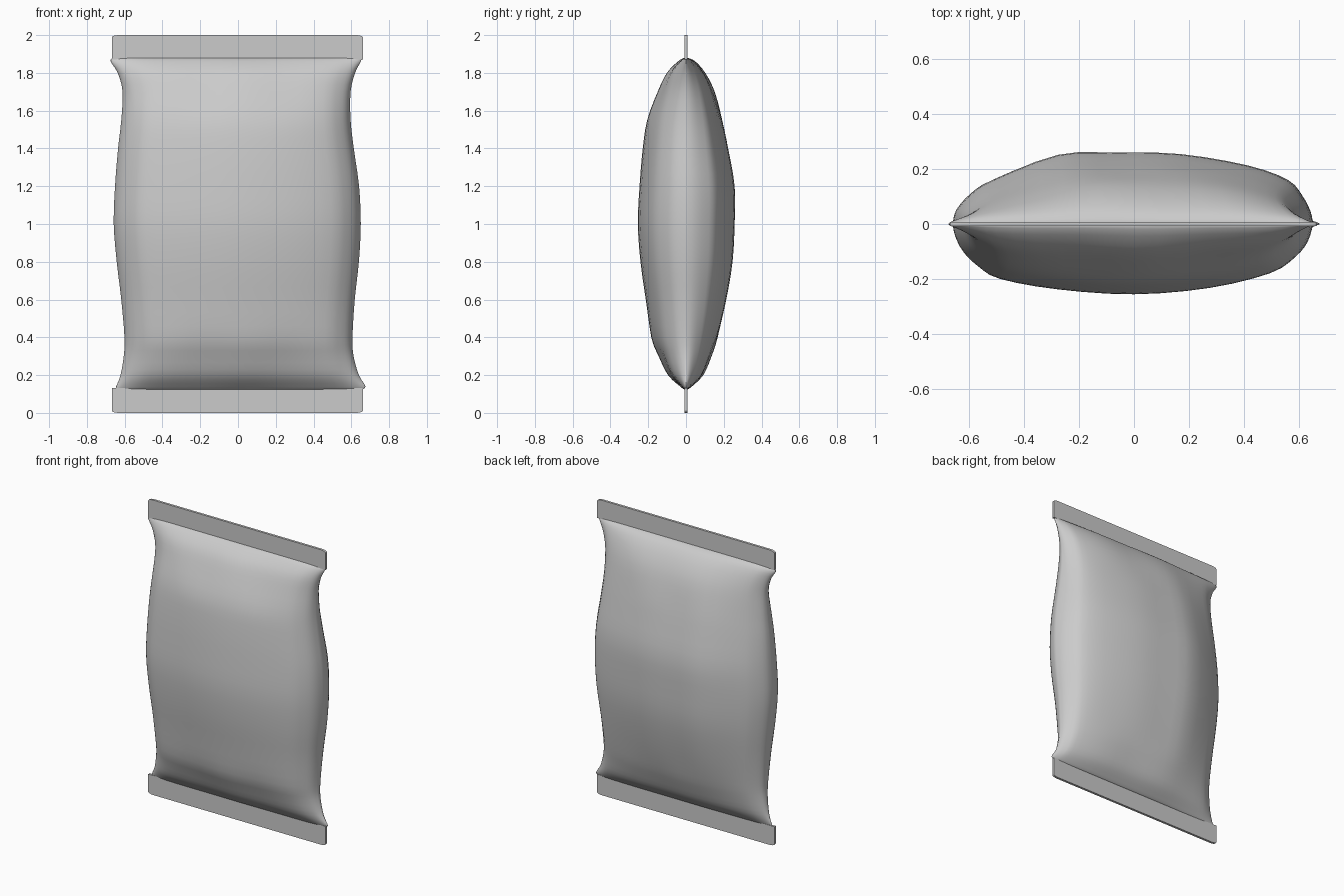
import bpy, bmesh, math

if "Cube" in bpy.data.objects:
    bpy.data.objects.remove(bpy.data.objects["Cube"])

# Outline tables: (z, left width, right width, front depth, back depth)
STATIONS = [
    (0.125, .645, .655, .010, .010), (0.14, .645, .675, .030, .030),
    (0.20, .622, .640, .092, .088), (0.30, .605, .612, .142, .132),
    (0.40, .601, .606, .182, .165), (0.60, .618, .618, .213, .212),
    (0.80, .642, .640, .241, .245), (1.00, .658, .650, .255, .256),
    (1.20, .651, .641, .246, .256), (1.40, .635, .613, .229, .222),
    (1.55, .618, .596, .205, .190), (1.70, .611, .596, .147, .148),
    (1.80, .637, .620, .098, .098), (1.86, .674, .650, .042, .048),
    (1.88, .665, .655, .010, .010),
]
# Normalised half sections: (x, depth)
FRONT = [(-1, 0), (-.985, .18), (-.94, .40), (-.86, .60), (-.74, .78), (-.42, .93),
         (0, 1), (.42, .91), (.76, .70), (.90, .47), (.97, .25), (1, 0)]
BACK = [(1, 0), (.985, .18), (.94, .40), (.86, .62), (.64, .82), (.26, .98),
        (-.1, 1), (-.42, .97), (-.78, .62), (-.90, .43), (-.98, .20), (-1, 0)]


def smooth(points, steps):
    """Catmull-Rom resampling of a list of tuples."""
    out = []
    n = len(points)
    for i in range(n - 1):
        a, b, c, d = (points[max(i - 1, 0)], points[i], points[i + 1],
                      points[min(i + 2, n - 1)])
        for s in range(steps):
            t = s / steps
            out.append(tuple(.5 * (2 * q + (r - p) * t
                             + (2 * p - 5 * q + 4 * r - u) * t * t
                             + (3 * q - p - 3 * r + u) * t ** 3)
                             for p, q, r, u in zip(a, b, c, d)))
    out.append(points[-1])
    return out


def finish(name, bm):
    bmesh.ops.recalc_face_normals(bm, faces=bm.faces)
    mesh = bpy.data.meshes.new(name)
    bm.to_mesh(mesh)
    bm.free()
    ob = bpy.data.objects.new(name, mesh)
    bpy.context.collection.objects.link(ob)
    return ob


# Inflated pillow body, lofted between the two seals
section = ([(x, -y) for x, y in smooth(FRONT, 3)[:-1]]
           + [(x, y) for x, y in smooth(BACK, 3)[:-1]])
bm = bmesh.new()
rings = []
for z, left, right, front, back in smooth(STATIONS, 3):
    ring = []
    near_end = max(0, 1 - min(z - .125, 1.88 - z) / .35)
    for x, y in section:
        px = x * (left if x < 0 else right)
        py = y * (front if y < 0 else back)
        # soft gathers fading away from the seals
        crease = .05 * math.sin(9 * x + (1 if y < 0 else 3)) * near_end
        py *= 1 + crease
        ring.append(bm.verts.new((px, py, z)))
    rings.append(ring)
n = len(section)
for lo, hi in zip(rings, rings[1:]):
    for i in range(n):
        j = (i + 1) % n
        bm.faces.new((lo[i], lo[j], hi[j], hi[i]))
bm.faces.new(rings[0])
bm.faces.new(rings[-1])
body = finish("bag_body", bm)
for p in body.data.polygons:
    p.use_smooth = True


# Flat crimped strips with softened outer corners
def seal(name, inner, outer):
    r = .02
    s = 1 if outer > inner else -1
    outline = [(-.668, inner), (.662, inner)]
    for k in range(5):
        a = math.radians(22.5 * k)
        outline.append((.662 - 2 * r + 2 * r * math.cos(a),
                        outer - s * r * .6 + s * r * .6 * math.sin(a)))
    for k in range(5):
        a = math.radians(90 + 22.5 * k)
        outline.append((-.668 + 2 * r + 2 * r * math.cos(a),
                        outer - s * r * .6 + s * r * .6 * math.sin(a)))
    bm = bmesh.new()
    face = bm.faces.new([bm.verts.new((x, -.008, z)) for x, z in outline])
    ext = bmesh.ops.extrude_face_region(bm, geom=[face], use_keep_orig=True)
    for v in ext["geom"]:
        if isinstance(v, bmesh.types.BMVert):
            v.co.y = .008
    return finish(name, bm)


seal("bottom_seal", .132, 0)
seal("top_seal", 1.872, 2)
